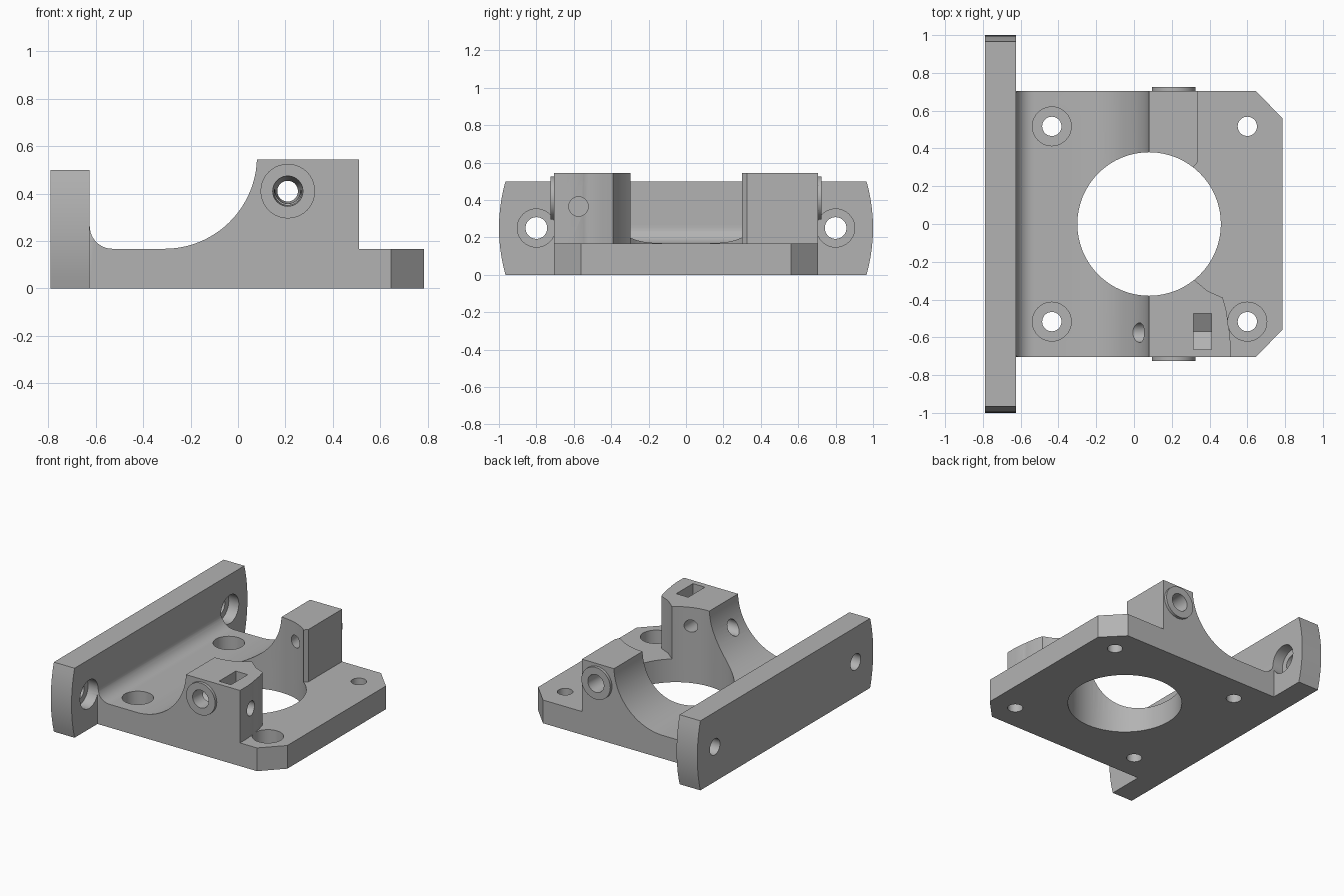
import bpy, bmesh, math
from mathutils import Matrix, Vector

cube = bpy.data.objects.get("Cube")
if cube:
    bpy.data.objects.remove(cube, do_unlink=True)

grey = bpy.data.materials.new("plain grey")
grey.use_nodes = True
GREY = (0.45, 0.45, 0.45, 1)
grey.diffuse_color = GREY
grey.node_tree.nodes["Principled BSDF"].inputs["Base Color"].default_value = GREY

# Plane coordinates (u, v) and depth w mapped to x, y, z for each extrusion axis
MAPS = {"x": lambda u, v, w: (w, u, v),
        "y": lambda u, v, w: (u, w, v),
        "z": lambda u, v, w: (u, v, w)}


def prism(name, points, axis, lo, hi, end_scale=1.0):
    """Extrude a closed outline along an axis, optionally tapering to the far end."""
    bm = bmesh.new()
    mid = sum((Vector(p) for p in points), Vector((0, 0))) / len(points)
    rings = []
    for w, s in ((lo, 1.0), (hi, end_scale)):
        outline = [mid + (Vector(p) - mid) * s for p in points]
        rings.append([bm.verts.new(MAPS[axis](p.x, p.y, w)) for p in outline])
    a, b = rings
    bm.faces.new(a)
    bm.faces.new(b)
    for i in range(len(a)):
        j = (i + 1) % len(a)
        bm.faces.new((a[i], a[j], b[j], b[i]))
    bmesh.ops.recalc_face_normals(bm, faces=bm.faces)
    mesh = bpy.data.meshes.new(name)
    bm.to_mesh(mesh)
    bm.free()
    mesh.materials.append(grey)
    ob = bpy.data.objects.new(name, mesh)
    bpy.context.collection.objects.link(ob)
    return ob


def arc(cx, cy, r, start, end, n):
    steps = [math.radians(start + (end - start) * i / n) for i in range(n + 1)]
    return [(cx + r * math.cos(t), cy + r * math.sin(t)) for t in steps]


def rod(name, u, v, r, axis, lo, hi, n=40, end_scale=1.0):
    return prism(name, arc(u, v, r, 0, 360, n)[:-1], axis, lo, hi, end_scale)


def combine(target, tool, operation):
    mod = target.modifiers.new("combine", "BOOLEAN")
    mod.operation = operation
    mod.solver = "EXACT"
    mod.object = tool
    bpy.context.view_layer.objects.active = target
    bpy.ops.object.modifier_apply(modifier=mod.name)
    bpy.data.objects.remove(tool, do_unlink=True)


def cut(tool):
    combine(bracket, tool, "DIFFERENCE")


def add(tool):
    combine(bracket, tool, "UNION")


DECK, TOP, SIDE = 0.167, 0.545, 0.705

# Body: side profile with wall fillet and large scooped arc
profile = [(-0.7, 0), (0.785, 0), (0.785, TOP)]
profile += arc(-0.31, 0.557, 0.39, -2, -90, 24)
profile += arc(-0.53, 0.262, 0.095, -90, -180, 10) + [(-0.7, 0.262)]
bracket = prism("motor_bracket", profile, "y", -SIDE, SIDE)

# Clear the deck behind the two clamp posts
cut(prism("deck_clearance", [
    (0.335, 0.8), (0.335, 0.325), (0.31, 0.295), (0.2, 0.2), (0.2, -0.2),
    (0.3, -0.28), (0.39, -0.355), (0.47, -0.39), (0.487, -0.45),
    (0.503, -0.55), (0.51, -0.62), (0.51, -0.8), (1, -0.8), (1, 0.8)],
    "z", DECK, 0.8))

# Chamfered deck corners
for s in (-1, 1):
    cut(prism("corner_cut", [(0.545, s * 0.808), (0.885, s * 0.808),
                             (0.885, s * 0.457)], "z", -0.1, 0.8))

# Wall plate with gently bowed ends
bow = math.degrees(math.asin(0.25 / 0.91))
plate = arc(0.09, 0.25, 0.91, -bow, bow, 10) + arc(-0.09, 0.25, 0.91, 180 - bow, 180 + bow, 10)
add(prism("wall_plate", plate, "x", -0.79, -0.625))

# Round bosses on the outer post faces
for s in (-1, 1):
    add(rod("boss", 0.21, 0.41, 0.115, "y", s * 0.6, s * 0.725))

# Large central opening
cut(rod("centre_opening", 0.08, 0, 0.38, "z", -0.1, 0.8, 64))

for s in (-1, 1):
    # Tapered clamp bores
    cut(rod("clamp_bore", 0.21, 0.41, 0.064, "y", s * 0.73, s * 0.2, end_scale=0.55))
    # Wall screw holes with counterbores
    cut(rod("wall_hole", s * 0.8, 0.25, 0.058, "x", -0.9, -0.5))
    cut(rod("wall_counterbore", s * 0.8, 0.25, 0.102, "x", -0.705, -0.55))
    # Deck screw holes
    for x in (-0.435, 0.6):
        cut(rod("deck_hole", x, s * 0.517, 0.051, "z", -0.1, 0.3))

# Counterbores on three of the deck holes
for x, y in ((-0.435, 0.517), (-0.435, -0.517), (0.6, -0.517)):
    cut(rod("deck_counterbore", x, y, 0.103, "z", 0.07, 0.6))

# Cross screw hole and nut slot with pointed floor in the front post
cut(rod("cross_hole", -0.575, 0.365, 0.052, "x", -0.2, 0.6))
cut(prism("nut_slot", [(-0.665, 0.7), (-0.665, 0.31), (-0.57, 0.255),
                       (-0.475, 0.31), (-0.475, 0.7)], "x", 0.315, 0.41))

# Smooth curves, crisp edges
bpy.ops.object.select_all(action="DESELECT")
bracket.select_set(True)
bpy.context.view_layer.objects.active = bracket
bpy.ops.object.shade_smooth_by_angle(angle=math.radians(25))
